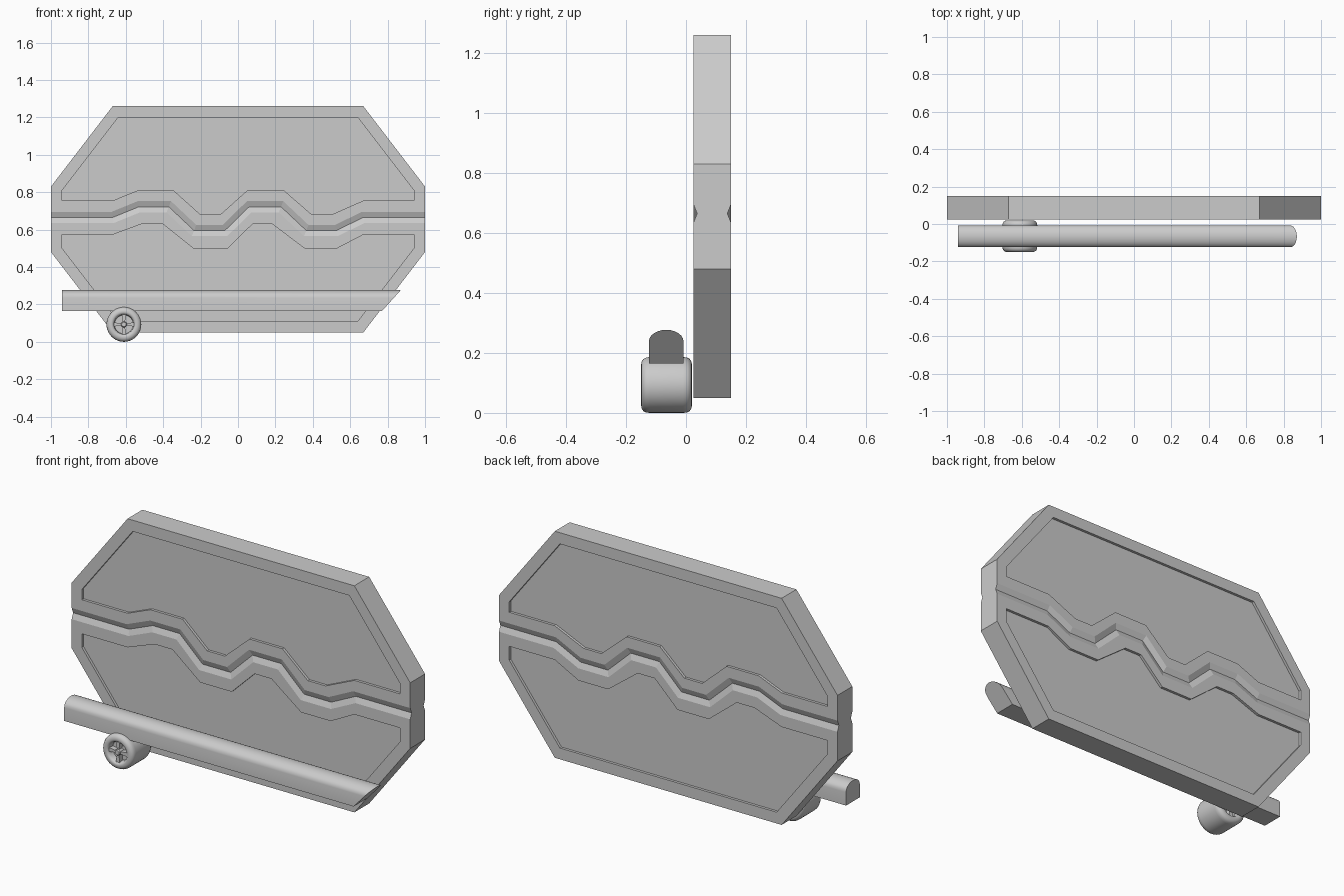
import bpy, bmesh, math
from mathutils import Vector, Matrix

if "Cube" in bpy.data.objects:
    bpy.data.objects.remove(bpy.data.objects["Cube"])


def finish(bm, name, smooth=None):
    bmesh.ops.remove_doubles(bm, verts=bm.verts, dist=1e-5)
    bmesh.ops.recalc_face_normals(bm, faces=bm.faces)
    me = bpy.data.meshes.new(name)
    bm.to_mesh(me)
    bm.free()
    ob = bpy.data.objects.new(name, me)
    bpy.context.collection.objects.link(ob)
    if smooth:
        bpy.ops.object.select_all(action='DESELECT')
        ob.select_set(True)
        bpy.context.view_layer.objects.active = ob
        bpy.ops.object.shade_smooth_by_angle(angle=math.radians(smooth))
    return ob


def loft(bm, rings, caps=True):
    """Join closed rings of equal length with quads."""
    vs = [[bm.verts.new(p) for p in r] for r in rings]
    n = len(rings[0])
    for a, b in zip(vs, vs[1:]):
        for i in range(n):
            j = (i + 1) % n
            bm.faces.new((a[i], a[j], b[j], b[i]))
    if caps:
        bm.faces.new(vs[0])
        bm.faces.new(vs[-1])


def offset(path, d):
    """Mitred offset of an open (x, z) path, positive = up."""
    out = []
    for i, p in enumerate(path):
        p = Vector(p)
        segs = []
        if i > 0:
            segs.append((p - Vector(path[i - 1])).normalized())
        if i < len(path) - 1:
            segs.append((Vector(path[i + 1]) - p).normalized())
        ns = [Vector((-s.y, s.x)) for s in segs]
        m = sum(ns, Vector((0, 0))).normalized()
        q = p + m * d / m.dot(ns[0])
        out.append((q.x, q.y))
    return out


# Door: two halves meeting along a zigzag seam
FRONT, BACK, RECESS, GROOVE = 0.025, 0.15, 0.014, 0.012
seam = [(-1, .665), (-.67, .665), (-.53, .722), (-.37, .722), (-.235, .595), (-.07, .595),
        (.06, .722), (.23, .722), (.365, .595), (.525, .595), (.67, .665), (1, .665)]
upper_inset = [(-.94, .755), (-.67, .755), (-.535, .81), (-.345, .81), (-.2, .68), (-.095, .68),
               (.05, .81), (.245, .81), (.395, .68), (.5, .68), (.67, .755), (.94, .755)]
lower_inset = [(-.94, .573), (-.67, .573), (-.51, .632), (-.405, .632), (-.24, .5), (-.055, .5),
               (.08, .632), (.18, .632), (.355, .5), (.53, .5), (.67, .573), (.94, .573)]


def door_half(name, side, inset):
    def mirror_z(pts):
        return [(x, .655 + side * z) for x, z in pts]
    outer = mirror_z([(1, .175), (.67, .605), (-.67, .605), (-1, .175)])
    inner = mirror_z([(.94, .155), (.64, .545), (-.64, .545), (-.94, .155)])
    lip = offset(seam, side * .03)
    front = [
        [(x, RECESS, z) for x, z in inset + inner],
        [(x, 0, z) for x, z in inset + inner],
        [(x, 0, z) for x, z in lip + outer],
        [(x, GROOVE, z) for x, z in seam] + [(x, 0, z) for x, z in outer],
    ]
    rings = [[(x, FRONT + y, z) for x, y, z in r] for r in front]
    rings += [[(x, BACK - y, z) for x, y, z in r] for r in reversed(front)]
    bm = bmesh.new()
    loft(bm, rings)
    finish(bm, name)


door_half("upper_door", 1, upper_inset)
door_half("lower_door", -1, lower_inset)

# Rail: flat-bottomed bar with a rounded top and a slanted right end
profile = [(-.124, .165), (-.124, .235)]
profile += [(-.066 - .058 * math.cos(a), .238 + .039 * math.sin(a))
            for a in [math.pi * k / 12 for k in range(1, 12)]]
profile += [(-.008, .235), (-.008, .165)]
bm = bmesh.new()
loft(bm, [[(-.94, y, z) for y, z in profile],
          [(.77 + (z - .165) * .9, y, z) for y, z in profile]])
finish(bm, "rail", 40)

# Wheel: turned tyre with recessed rims
CX, CY, CZ = -.61, -.065, .093
half = [(.001, .05), (.05, .05), (.053, .074), (.058, .082), (.066, .085), (.078, .083),
        (.087, .077), (.092, .067), (.093, .055)]
section = [(r, -y) for r, y in half] + [(r, y) for r, y in reversed(half)]
N = 40
bm = bmesh.new()
loft(bm, [[(CX + r * math.cos(2 * math.pi * k / N), CY + y, CZ + r * math.sin(2 * math.pi * k / N))
           for k in range(N)] for r, y in section])
finish(bm, "wheel_tyre", 40)

# Hub and four flared spokes on both wheel faces
bm = bmesh.new()
for side in (-1, 1):
    y0, y1 = CY + side * .045, CY + side * .08
    loft(bm, [[(CX + r * math.cos(math.pi * k / 8), y, CZ + r * math.sin(math.pi * k / 8))
               for k in range(16)] for r, y in ((.016, y0), (.016, y1), (.012, y1 + side * .005))])
    for k in range(4):
        rot = Matrix.Rotation(k * math.pi / 2, 3, 'Y')
        quad = [(.008, -.005), (.054, -.011), (.054, .011), (.008, .005)]
        loft(bm, [[rot @ Vector((x, 0, z)) + Vector((CX, y, CZ)) for x, z in quad]
                  for y in (y0, CY + side * .077)])
finish(bm, "wheel_spokes", 30)
